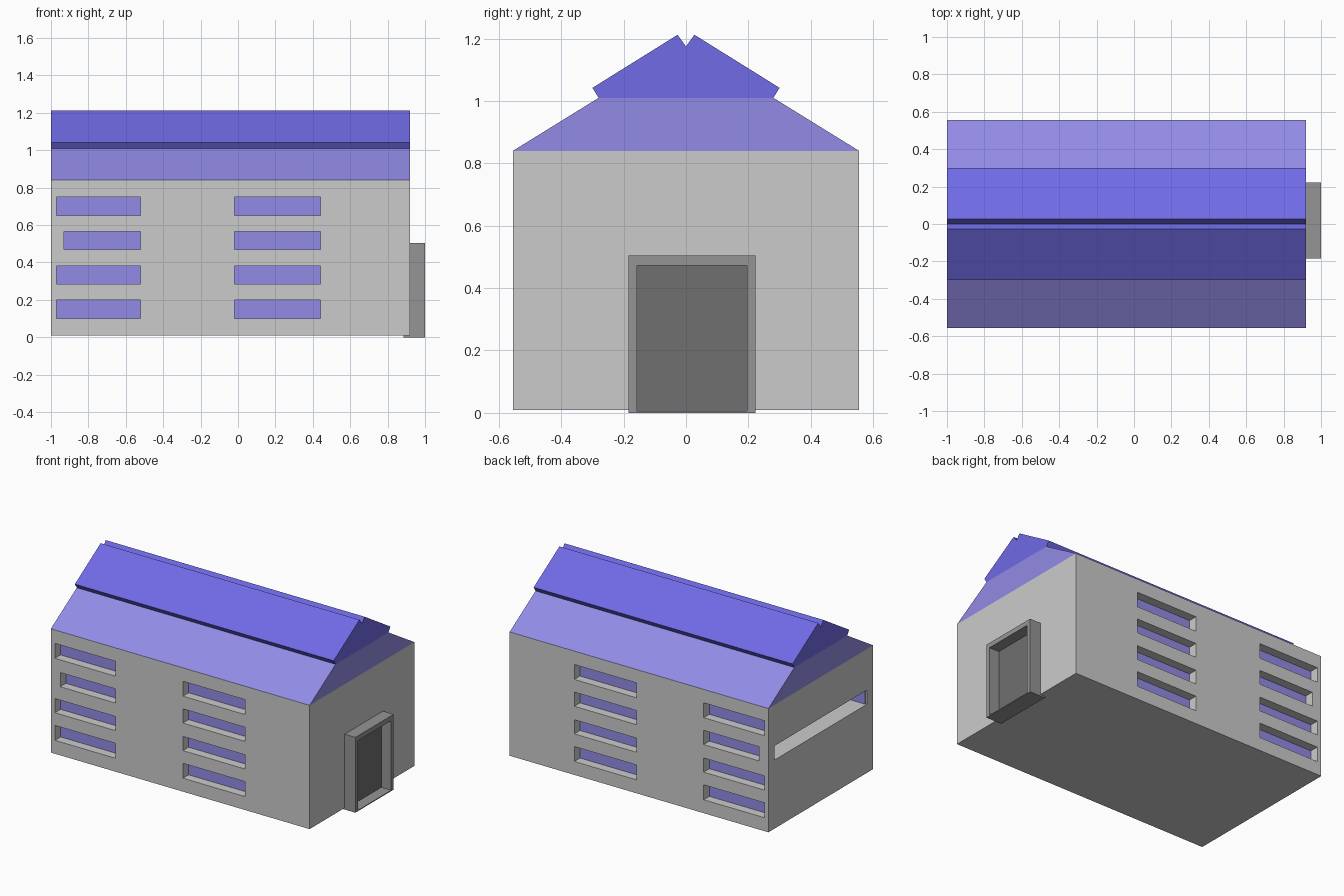
import bpy, bmesh
from mathutils import Matrix, Vector

if "Cube" in bpy.data.objects:
    bpy.data.objects.remove(bpy.data.objects["Cube"])


def material(name, rgb):
    m = bpy.data.materials.new(name)
    m.diffuse_color = (*rgb, 1)
    m.use_nodes = True
    m.node_tree.nodes["Principled BSDF"].inputs["Base Color"].default_value = m.diffuse_color
    return m


light_blue = material("light_blue", (0.29, 0.26, 0.79))
deep_blue = material("deep_blue", (0.16, 0.145, 0.79))
mid_grey = material("mid_grey", (0.30, 0.30, 0.30))
dark_grey = material("dark_grey", (0.16, 0.16, 0.16))


def finish(name, bm, mat=None):
    bmesh.ops.recalc_face_normals(bm, faces=bm.faces)
    me = bpy.data.meshes.new(name)
    bm.to_mesh(me)
    bm.free()
    ob = bpy.data.objects.new(name, me)
    bpy.context.collection.objects.link(ob)
    if mat:
        me.materials.append(mat)
    return ob


def boxes(name, ranges, mat=None):
    """Each entry is (x0, x1, y0, y1, z0, z1)."""
    bm = bmesh.new()
    for r in ranges:
        lo, hi = Vector(r[0::2]), Vector(r[1::2])
        bmesh.ops.create_cube(bm, size=1, matrix=Matrix.Translation((lo + hi) / 2)
                              @ Matrix.Diagonal((*(hi - lo), 1)))
    return finish(name, bm, mat)


def extrude_x(name, profile, x0, x1, mat):
    bm = bmesh.new()
    face = bm.faces.new([bm.verts.new((x0, y, z)) for y, z in profile])
    new = bmesh.ops.extrude_face_region(bm, geom=[face])["geom"]
    bmesh.ops.translate(bm, vec=(x1 - x0, 0, 0),
                        verts=[v for v in new if isinstance(v, bmesh.types.BMVert)])
    return finish(name, bm, mat)


def cut(ob, cutter):
    mod = ob.modifiers.new("cut", "BOOLEAN")
    mod.operation, mod.solver, mod.object = "DIFFERENCE", "EXACT", cutter
    bpy.context.view_layer.objects.active = ob
    bpy.ops.object.modifier_apply(modifier=mod.name)
    bpy.data.objects.remove(cutter)


X0, X1, W, EAVE = -1.0, 0.92, 0.555, 0.84

# window layout, the same on both long sides
rows = [(0.10, 0.20), (0.285, 0.38), (0.47, 0.565), (0.65, 0.75)]
holes, panes = [], []
for i, (z0, z1) in enumerate(rows):
    for x0, x1 in ((-0.93 if i == 2 else -0.97, -0.52), (-0.02, 0.44)):
        pane_x0 = -0.99 if x0 == -0.93 else x0
        for s in (-1, 1):
            holes.append((x0, x1, *sorted((s * 0.49, s * 0.65)), z0, z1))
            panes.append((pane_x0, x1, *sorted((s * 0.483, s * 0.495)), z0, z1))

# long slot across the rear end
holes.append((-1.1, -0.53, -0.488, 0.488, 0.47, 0.565))

# walls with recesses
walls = boxes("walls", [(X0, X1, -W, W, 0.01, EAVE)])
cut(walls, boxes("window_cutter", holes))
boxes("window_panes", panes, light_blue)

# roof: lower slopes and thicker upper cap with a notched ridge
extrude_x("lower_roof", [(-W, EAVE), (W, EAVE), (0.28, 1.01), (-0.28, 1.01)],
          X0, X1, light_blue)
extrude_x("upper_roof", [(-0.28, 1.01), (0.28, 1.01), (0.30, 1.042), (0.027, 1.212),
                         (0, 1.175), (-0.027, 1.212), (-0.30, 1.042)],
          X0, X1, deep_blue)

# doorway: frame sides, lintel, sill and recessed door
boxes("door_frame", [(0.885, 1.0, -0.185, -0.157, 0, 0.505),
                     (0.885, 1.0, 0.195, 0.222, 0, 0.505),
                     (0.885, 1.0, -0.157, 0.195, 0.472, 0.505),
                     (0.885, 1.0, -0.157, 0.195, 0, 0.006)], mid_grey)
boxes("door", [(0.89, 0.927, -0.157, 0.195, 0.006, 0.472)], dark_grey)
